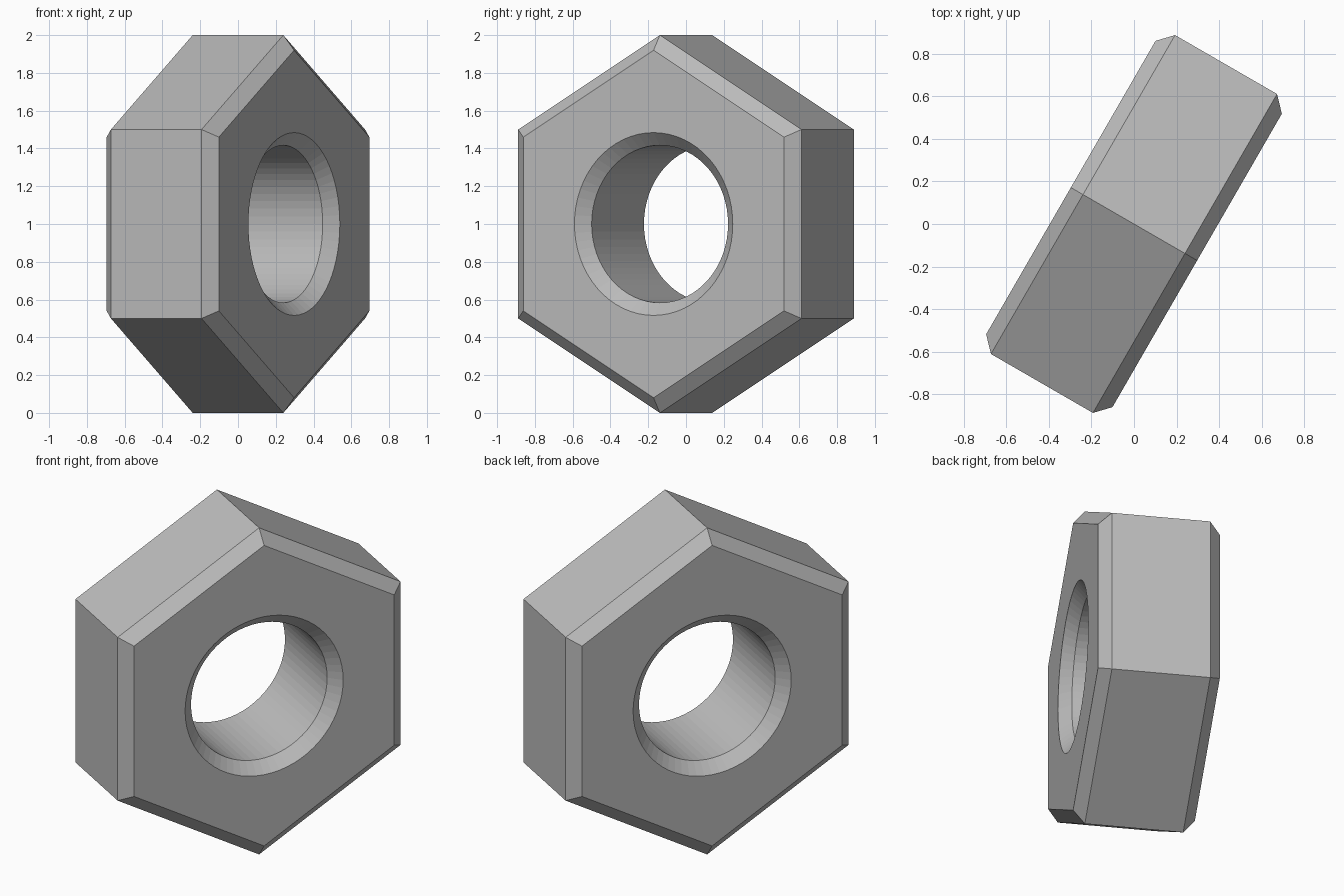
import bpy, bmesh
from math import cos, sin, pi, radians
from mathutils import Matrix

cube = bpy.data.objects.get("Cube")
if cube:
    bpy.data.objects.remove(cube, do_unlink=True)

BODY, FACE = 0.277, 0.343          # half thickness at the chamfer edge and at the flat face
HEX = [(1.0, BODY), (0.92, FACE)]  # corner radius, half thickness
BORE = [(0.417, BODY), (0.484, FACE)]
SEGMENTS = 64

steel = bpy.data.materials.new("grey steel")
steel.use_nodes = True
grey = (0.5, 0.5, 0.5, 1)
steel.diffuse_color = grey
steel.node_tree.nodes["Principled BSDF"].inputs["Base Color"].default_value = grey


def ring(bm, sides, radius, x):
    """Polygon around the x axis with one corner at the top."""
    angles = [2 * pi * i / sides for i in range(sides)]
    return [bm.verts.new((x, radius * sin(a), radius * cos(a))) for a in angles]


def wall(bm, sides, profile):
    """Skin the mirrored profile and return its two end rings."""
    full = [(r, -x) for r, x in reversed(profile)] + profile
    rings = [ring(bm, sides, r, x) for r, x in full]
    for a, b in zip(rings, rings[1:]):
        for i in range(sides):
            j = (i + 1) % sides
            bm.faces.new((a[i], a[j], b[j], b[i]))
    return rings[0], rings[-1]


def loop_edges(bm, verts):
    return [bm.edges.get((verts[i - 1], verts[i])) for i in range(len(verts))]


# Hexagonal outside, countersunk bore and the two flat faces between them
bm = bmesh.new()
outer = wall(bm, 6, HEX)
inner = wall(bm, SEGMENTS, BORE)
for o, i in zip(outer, inner):
    bmesh.ops.triangle_fill(bm, edges=loop_edges(bm, o) + loop_edges(bm, i), use_beauty=True)
bmesh.ops.recalc_face_normals(bm, faces=bm.faces)

# Turn the nut on its axis and stand it on the ground
turn = Matrix.Translation((0, 0, 1)) @ Matrix.Rotation(radians(-30), 4, "Z")
bmesh.ops.transform(bm, matrix=turn, verts=bm.verts)
mesh = bpy.data.meshes.new("hex_nut")
bm.to_mesh(mesh)
bm.free()
mesh.materials.append(steel)
bpy.context.collection.objects.link(bpy.data.objects.new("hex_nut", mesh))
